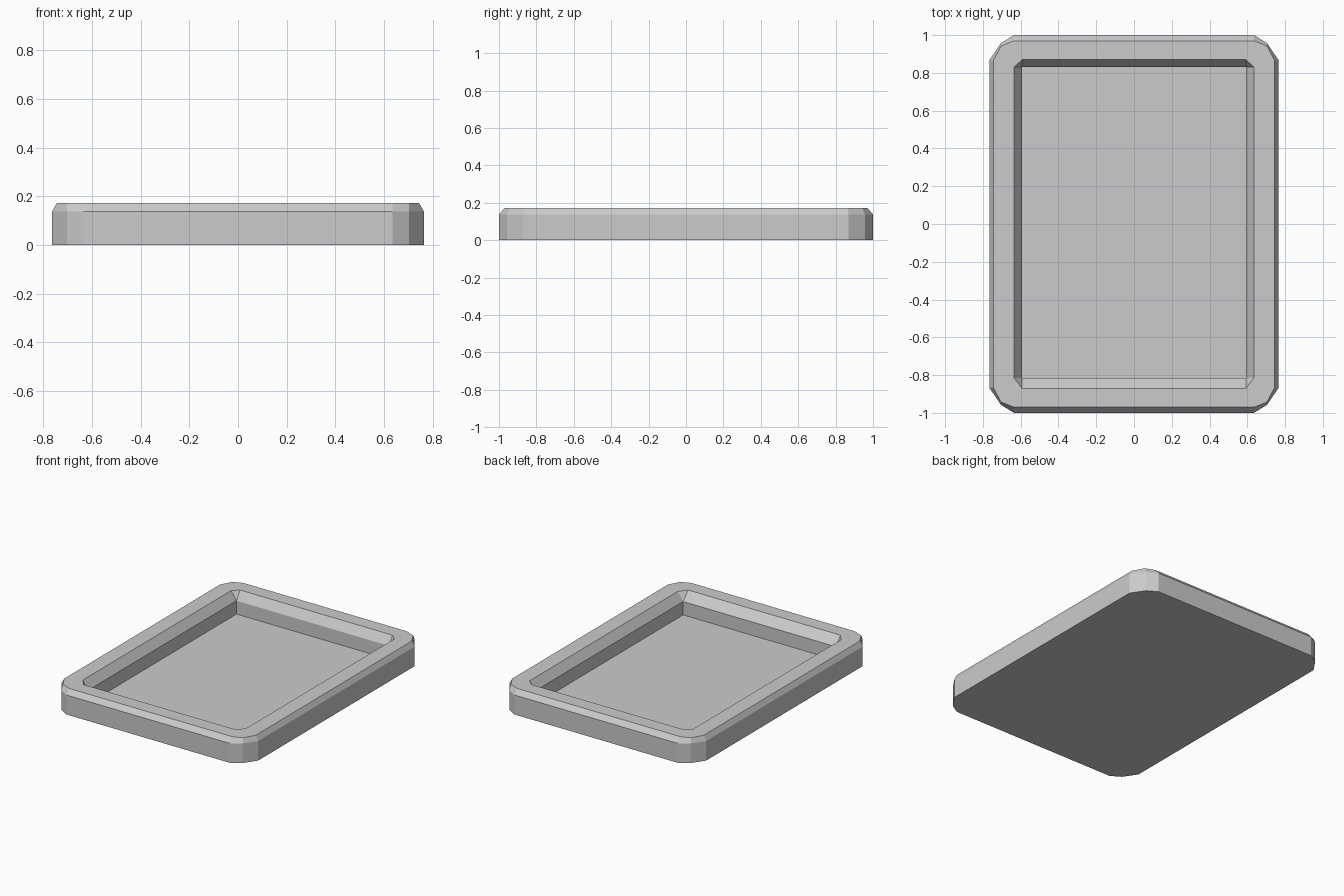
import bpy, bmesh

if "Cube" in bpy.data.objects:
    bpy.data.objects.remove(bpy.data.objects["Cube"])

def mesh_ring(bm, z, back, front=None):
    """Closed 12-point loop from one quadrant's corner points, mirrored in x and y."""
    front = front or back
    pts = [(x, y) for x, y in back]
    pts += [(-x, y) for x, y in reversed(back)]
    pts += [(-x, -y) for x, y in front]
    pts += [(x, -y) for x, y in reversed(front)]
    return [bm.verts.new((x, y, z)) for x, y in pts]

# Corner outlines, from the right side round to the back
outer = [(0.765, 0.868), (0.704, 0.958), (0.635, 1.0)]
rim = [(0.745, 0.865), (0.704, 0.942), (0.635, 0.97)]
lip_back = [(0.635, 0.83), (0.635, 0.83), (0.593, 0.87)]
lip_front = [(0.635, 0.815), (0.635, 0.815), (0.593, 0.87)]
well_back = [(0.593, 0.83)] * 3
well_front = [(0.593, 0.815)] * 3

# Tray shell: outer wall, chamfer, rim, inner bevel, inner wall
bm = bmesh.new()
rings = [
    mesh_ring(bm, 0.0, outer),
    mesh_ring(bm, 0.137, outer),
    mesh_ring(bm, 0.172, rim),
    mesh_ring(bm, 0.172, lip_back, lip_front),
    mesh_ring(bm, 0.112, well_back, well_front),
    mesh_ring(bm, 0.018, well_back, well_front),
]
for low, high in zip(rings, rings[1:]):
    n = len(low)
    for i in range(n):
        j = (i + 1) % n
        bm.faces.new((low[i], low[j], high[j], high[i]))

# Underside and tray floor
bm.faces.new(rings[0][::-1])
bm.faces.new(rings[-1])

# Merge the repeated corner points of the inner loops
bmesh.ops.remove_doubles(bm, verts=bm.verts[:], dist=0.0005)
bmesh.ops.recalc_face_normals(bm, faces=bm.faces[:])

mesh = bpy.data.meshes.new("tray")
bm.to_mesh(mesh)
bm.free()
bpy.context.collection.objects.link(bpy.data.objects.new("tray", mesh))
